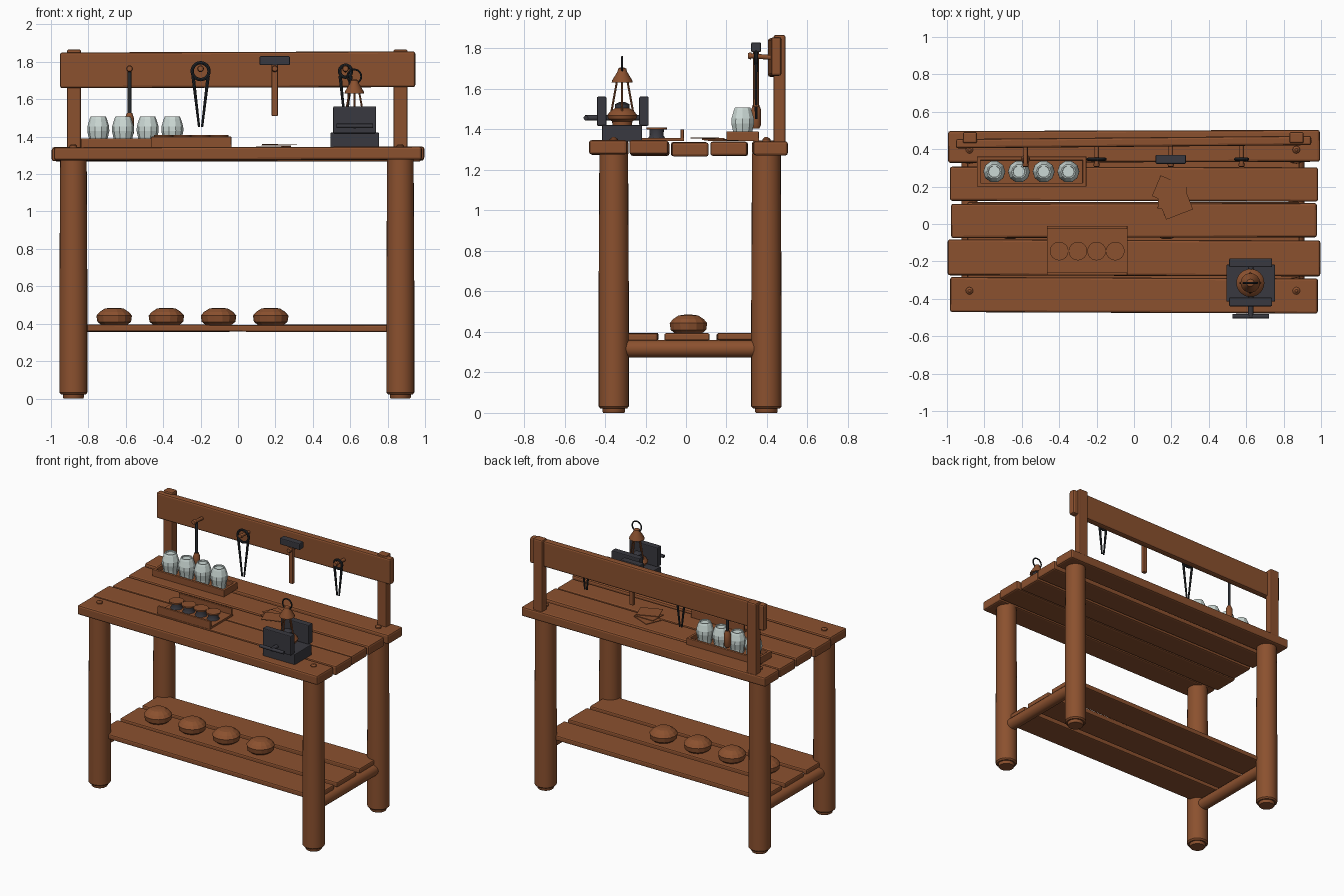
import bpy, bmesh, math
from mathutils import Vector

cube = bpy.data.objects.get("Cube")
if cube:
    bpy.data.objects.remove(cube, do_unlink=True)


def material(name, rgb):
    m = bpy.data.materials.new(name)
    m.use_nodes = True
    m.diffuse_color = (*rgb, 1)
    m.node_tree.nodes["Principled BSDF"].inputs["Base Color"].default_value = (*rgb, 1)
    return m


WOOD = material("warm brown wood", (0.26, 0.082, 0.028))
IRON = material("dark iron", (0.04, 0.04, 0.05))
STEEL = material("black steel", (0.02, 0.023, 0.027))
GLASS = material("pale glass", (0.6, 0.69, 0.66))


def finish(name, bm, mat, smooth=False, bevel=0):
    """Turn a bmesh into a named, coloured object."""
    bmesh.ops.recalc_face_normals(bm, faces=bm.faces)
    mesh = bpy.data.meshes.new(name)
    bm.to_mesh(mesh)
    bm.free()
    mesh.materials.append(mat)
    ob = bpy.data.objects.new(name, mesh)
    bpy.context.collection.objects.link(ob)
    if bevel:
        mod = ob.modifiers.new("soft_edges", "BEVEL")
        mod.width, mod.segments = bevel, 2
    if smooth:
        bpy.context.view_layer.objects.active = ob
        bpy.ops.object.select_all(action="DESELECT")
        ob.select_set(True)
        bpy.ops.object.shade_smooth_by_angle(angle=math.radians(35))
    return ob


def box(name, x, y, z, mat=WOOD, bevel=0, rot=(0, 0, 0)):
    """Box from its (low, high) range on each axis."""
    bm = bmesh.new()
    bmesh.ops.create_cube(bm, size=1)
    bmesh.ops.scale(bm, verts=bm.verts, vec=(x[1] - x[0], y[1] - y[0], z[1] - z[0]))
    ob = finish(name, bm, mat, bevel=bevel)
    ob.location = [(a + b) / 2 for a, b in (x, y, z)]
    ob.rotation_euler = rot
    return ob


def lathe(name, profile, at, mat=WOOD, sides=24, smooth=True):
    """Closed solid turned around z from (radius, height) points."""
    bm = bmesh.new()
    rings = []
    for r, h in profile:
        rings.append([bm.verts.new((r * math.cos(k * math.tau / sides),
                                    r * math.sin(k * math.tau / sides), h))
                      for k in range(sides)])
    for a, b in zip(rings, rings[1:]):
        for k in range(sides):
            j = (k + 1) % sides
            bm.faces.new((a[k], a[j], b[j], b[k]))
    bm.faces.new(rings[0])
    bm.faces.new(rings[-1])
    ob = finish(name, bm, mat, smooth)
    ob.location = at
    return ob


def rod(name, a, b, r, mat=WOOD, sides=12, r_end=None):
    """Round bar between two points."""
    a, b = Vector(a), Vector(b)
    ob = lathe(name, [(r, 0), (r if r_end is None else r_end, (b - a).length)], a, mat, sides)
    ob.rotation_euler = (b - a).to_track_quat("Z", "Y").to_euler()
    return ob


def ring(name, at, major, minor, mat):
    bpy.ops.mesh.primitive_torus_add(location=at, rotation=(math.pi / 2, 0, 0), major_radius=major,
                                     minor_radius=minor, major_segments=24, minor_segments=8)
    ob = bpy.context.object
    ob.name = name
    ob.data.materials.append(mat)
    bpy.ops.object.shade_smooth_by_angle()


# Legs with small feet, and the lower end rails
FRONT, BACK = -0.357, 0.397
for side, lx in (("right", -0.88), ("left", 0.868)):
    for end, ly in (("front", FRONT), ("back", BACK)):
        lathe(f"{end}_{side}_leg", [(0.066, 0.022), (0.075, 0.032), (0.075, 0.5), (0.071, 1.28)], (lx, ly, 0))
        lathe(f"{end}_{side}_foot", [(0.052, 0), (0.056, 0.006), (0.056, 0.025)], (lx, ly, 0))
        lathe(f"{end}_{side}_peg", [(0.02, 1.33), (0.02, 1.352), (0.008, 1.362)], (lx, ly, 0), sides=12)
    rod(f"{side}_rail", (lx, FRONT, 0.317), (lx, BACK, 0.317), 0.043, sides=20)

# Table top planks, each slightly crooked
for i, (y0, y1, half, dz, tilt) in enumerate([
        (-0.475, -0.287, 0.983, 0.002, -0.004), (-0.277, -0.085, 0.996, 0, -0.003),
        (-0.073, 0.11, 0.978, -0.006, 0.002), (0.122, 0.305, 0.984, -0.004, -0.002),
        (0.33, 0.5, 0.994, 0, 0.003)]):
    box(f"top_plank_{i + 1}", (-half, half), (y0, y1), (1.273 + dz, 1.343 + dz), bevel=0.012,
        rot=(0, -0.004 if i == 1 else tilt / 2, tilt))

# Lower shelf planks
for i, yc in enumerate((-0.25, 0.005, 0.265)):
    box(f"shelf_plank_{i + 1}", (-0.89, 0.885), (yc - 0.112, yc + 0.112), (0.357, 0.394), bevel=0.009,
        rot=(0, -0.002 * (i - 1), 0.003 * (i - 1)))

# Tool rack: two posts and a board
for side, px in (("right", -0.877), ("left", 0.869)):
    box(f"{side}_post", (px - 0.038, px + 0.038), (0.432, 0.492), (1.33, 1.866), bevel=0.01)
box("rack_board", (-0.952, 0.948), (0.413, 0.463), (1.662, 1.853), bevel=0.012, rot=(0, -0.003, 0.009))

# Round loaves on the shelf
for i in range(4):
    lathe(f"shelf_loaf_{i + 1}", [(0.07, 0.394), (0.09, 0.41), (0.095, 0.443), (0.078, 0.463), (0.05, 0.481), (0.02, 0.485)],
          (-0.662 + 0.279 * i, 0.012, 0), sides=14, smooth=False)


def tray(name, x, y, z0, z1, wall, end_walls=True):
    box(name + "_floor", x, y, (z0, z0 + 0.015))
    for tag, y0 in (("front", y[0]), ("back", y[1] - wall)):
        box(f"{name}_{tag}_wall", x, (y0, y0 + wall), (z0, z1), bevel=0.004)
    if end_walls:
        for tag, x0 in (("right", x[0]), ("left", x[1] - wall)):
            box(f"{name}_{tag}_wall", (x0, x0 + wall), y, (z0, z1), bevel=0.004)


# Tray with four faceted jars
tray("jar_tray", (-0.84, -0.255), (0.2, 0.36), 1.342, 1.39, 0.02)
for i in range(4):
    lathe(f"jar_{i + 1}", [(0.047, 1.357), (0.05, 1.39), (0.059, 1.43), (0.058, 1.455),
                           (0.046, 1.495), (0.04, 1.508), (0.033, 1.508), (0.031, 1.5)],
          (-0.747 + 0.132 * i, 0.28, 0), GLASS, 10, False)

# Open tray with four small pots
tray("pot_tray", (-0.465, -0.035), (-0.275, -0.01), 1.342, 1.4, 0.017, False)
for i in range(4):
    at = (-0.4 + 0.1 * i, -0.145, 0)
    lathe(f"pot_{i + 1}", [(0.042, 1.357), (0.034, 1.37), (0.036, 1.4)], at, IRON, 16)
    lathe(f"pot_{i + 1}_lid", [(0.05, 1.4), (0.05, 1.41)], at, sides=16)

# Fanned loose sheets
for i, (sx, sy, turn) in enumerate([(0.19, 0.175, -0.4), (0.205, 0.14, -0.02), (0.222, 0.107, 0.37)]):
    box(f"sheet_{i + 1}", (sx - 0.077, sx + 0.077), (sy - 0.06, sy + 0.06),
        (1.343 + 0.006 * i, 1.347 + 0.006 * i), rot=(0, 0.012, turn))

# Vise: base, two jaws, screw and cross handle
VX = 0.624
box("vise_base", (VX - 0.13, VX + 0.13), (-0.415, -0.217), (1.34, 1.422), IRON, 0.005)
for end, y in (("front", (-0.44, -0.393)), ("back", (-0.231, -0.184))):
    box(f"vise_{end}_jaw", (VX - 0.115, VX + 0.115), y, (1.418, 1.562), IRON, 0.006)
rod("vise_screw", (VX, -0.5, 1.457), (VX, -0.22, 1.457), 0.014, IRON)
rod("vise_handle", (VX - 0.098, -0.494, 1.457), (VX + 0.098, -0.494, 1.457), 0.012, IRON)

# Lantern resting between the jaws
LAMP = (0.622, -0.315, 0)
lathe("lantern_body", [(0.048, 1.42), (0.05, 1.44), (0.07, 1.452), (0.075, 1.468),
                       (0.062, 1.487), (0.036, 1.505)], LAMP)
lathe("lantern_burner", [(0.036, 1.503), (0.036, 1.525), (0.015, 1.535)], LAMP, IRON)
lathe("lantern_roof", [(0.052, 1.632), (0.05, 1.642), (0.024, 1.685), (0.02, 1.7), (0.012, 1.705)], LAMP)
for k in range(4):
    c, s = math.cos(k * math.pi / 2), math.sin(k * math.pi / 2)
    rod(f"lantern_rod_{k + 1}", (LAMP[0] + 0.053 * c, LAMP[1] + 0.053 * s, 1.49),
        (LAMP[0] + 0.022 * c, LAMP[1] + 0.022 * s, 1.66), 0.005, sides=8)
ring("lantern_ring", (LAMP[0], LAMP[1], 1.722), 0.037, 0.005, STEEL)

# Rack pegs with round heads
HOOKS = (-0.58, -0.2, 0.197, 0.575)
for i, hx in enumerate(HOOKS):
    rod(f"peg_{i + 1}", (hx, 0.43, 1.755), (hx, 0.312, 1.764), 0.012)
    rod(f"peg_head_{i + 1}", (hx, 0.322, 1.763), (hx, 0.306, 1.764), 0.018, r_end=0.014)

# Hanging screwdriver
TY = 0.346
rod("driver_shaft", (HOOKS[0], TY, 1.51), (HOOKS[0], TY, 1.765), 0.01, STEEL)
lathe("driver_handle", [(0.016, 1.405), (0.024, 1.42), (0.024, 1.5), (0.014, 1.527)], (HOOKS[0], TY, 0), sides=14)


# Hanging shears: a ring and two converging blades
def shears(name, x, radius, tip):
    ring(name + "_ring", (x, TY, 1.75), radius, 0.009, STEEL)
    for tag, s in (("right", -1), ("left", 1)):
        rod(f"{name}_{tag}_blade", (x + s * radius * 0.9, TY, 1.725), (x + s * 0.008, TY, tip), 0.009, STEEL, 8, 0.006)


shears("large_shears", HOOKS[1], 0.045, 1.452)
shears("small_shears", HOOKS[3], 0.032, 1.52)

# Hanging hammer
box("hammer_head", (0.115, 0.278), (TY - 0.024, TY + 0.024), (1.782, 1.83), IRON, 0.006)
box("hammer_handle", (0.18, 0.213), (TY - 0.014, TY + 0.014), (1.51, 1.79), bevel=0.005)
